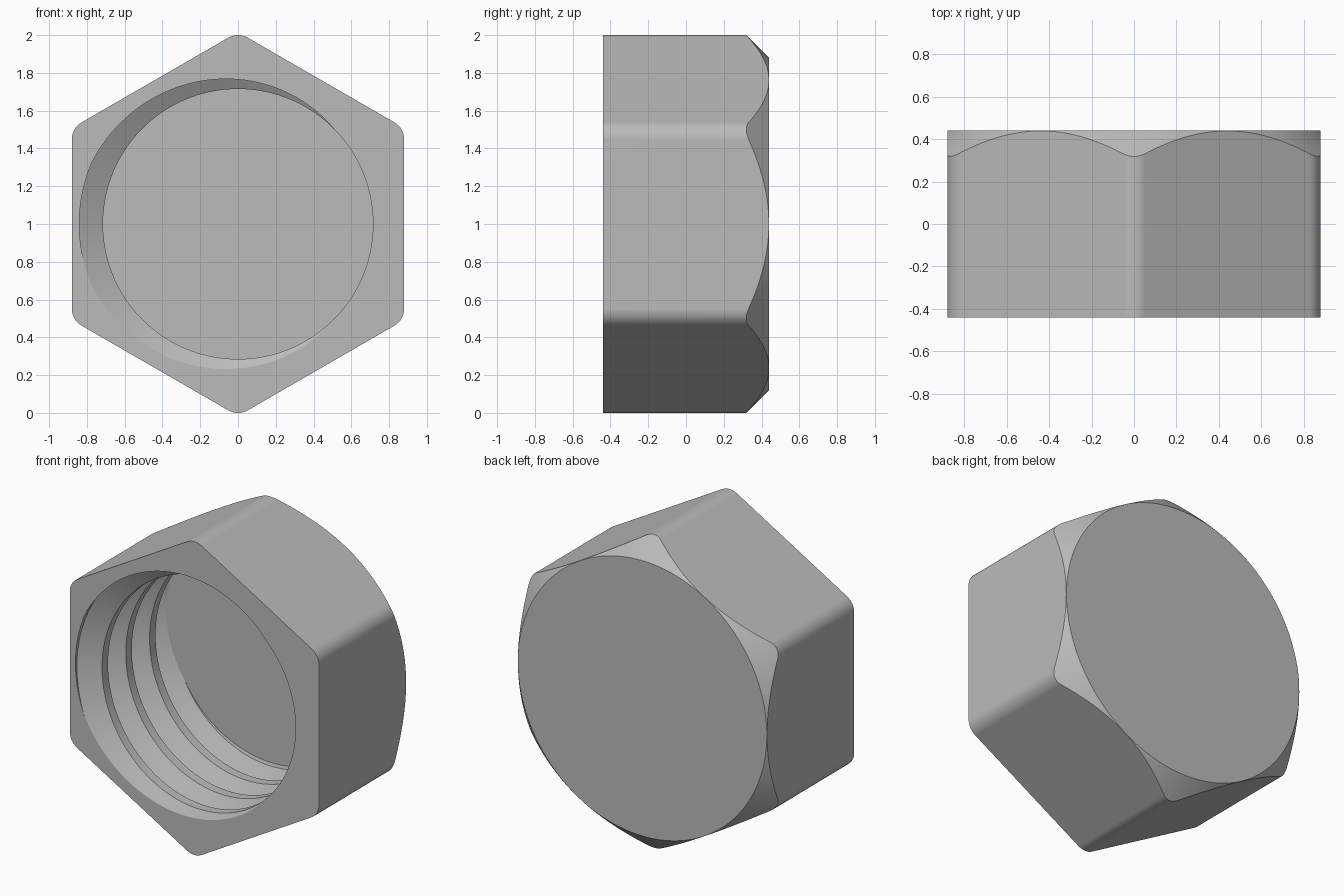
import bpy, bmesh
from math import sin, cos, pi, radians
from mathutils import Matrix, Vector

old = bpy.data.objects.get("Cube")
if old:
    bpy.data.objects.remove(old)

FRONT, BACK, FLOOR = -0.44, 0.44, 0.35
APOTHEM, FILLET = 0.88, 0.104
MINOR, MAJOR, PITCH = 0.715, 0.84, 0.24
STEPS = 144

grey = bpy.data.materials.new("steel_grey")
grey.use_nodes = True
colour = (0.5, 0.5, 0.5, 1)
grey.diffuse_color = colour
grey.node_tree.nodes["Principled BSDF"].inputs["Base Color"].default_value = colour


def make_object(name, bm):
    bmesh.ops.recalc_face_normals(bm, faces=bm.faces)
    mesh = bpy.data.meshes.new(name)
    bm.to_mesh(mesh)
    bm.free()
    mesh.materials.append(grey)
    obj = bpy.data.objects.new(name, mesh)
    bpy.context.collection.objects.link(obj)
    return obj


def hex_prism():
    """Hexagon with rounded corners, extruded along y."""
    bm = bmesh.new()
    reach = (APOTHEM - FILLET) / cos(pi / 6)
    ring = []
    for corner in range(6):
        mid = radians(90 + 60 * corner)
        for s in range(9):
            a = mid + radians(-30 + 60 * s / 8)
            ring.append(bm.verts.new((reach * cos(mid) + FILLET * cos(a), FRONT,
                                      1 + reach * sin(mid) + FILLET * sin(a))))
    face = bm.faces.new(ring)
    ext = bmesh.ops.extrude_face_region(bm, geom=[face])
    moved = [v for v in ext["geom"] if isinstance(v, bmesh.types.BMVert)]
    bmesh.ops.translate(bm, verts=moved, vec=(0, 0.6 - FRONT, 0))
    return make_object("hex_nut", bm)


def chamfer_cone():
    """45 degree cone that trims the back corners."""
    bm = bmesh.new()
    length = 1.0
    place = Matrix.Translation((0, BACK - length / 2, 1)) @ Matrix.Rotation(-pi / 2, 4, "X")
    bmesh.ops.create_cone(bm, cap_ends=True, segments=180, radius1=0.879 + length,
                          radius2=0.879, depth=length, matrix=place)
    return make_object("chamfer_cutter", bm)


def threaded_bore():
    """Right-hand helical thread, cut flat at both ends."""
    bm = bmesh.new()
    profile = [(-1 / 16, MAJOR), (1 / 16, MAJOR), (3 / 8, MINOR), (5 / 8, MINOR)]
    rows = []
    for turn in range(-2, 6):
        for offset, r in profile:
            row = []
            for i in range(STEPS):
                t = 2 * pi * i / STEPS
                y = FRONT + PITCH * (turn + offset + i / STEPS)
                row.append(bm.verts.new((-r * cos(t), y, 1 + r * sin(t))))
            rows.append(row)
    for j in range(len(rows) - 5):
        for i in range(STEPS):
            # a full turn joins the row one pitch further in
            hop, n = (4, 0) if i == STEPS - 1 else (0, i + 1)
            bm.faces.new((rows[j][i], rows[j + hop][n],
                          rows[j + 1 + hop][n], rows[j + 1][i]))
    for y, direction in ((FRONT - 0.05, -1), (FLOOR, 1)):
        cut = bmesh.ops.bisect_plane(
            bm, geom=bm.verts[:] + bm.edges[:] + bm.faces[:], dist=1e-6,
            plane_co=Vector((0, y, 1)), plane_no=Vector((0, direction, 0)), clear_outer=True)
        rim = [e for e in cut["geom_cut"] if isinstance(e, bmesh.types.BMEdge)]
        bmesh.ops.contextual_create(bm, geom=rim)
    loose = [v for v in bm.verts if not v.link_faces]
    bmesh.ops.delete(bm, geom=loose, context="VERTS")
    return make_object("thread_cutter", bm)


nut = hex_prism()
bpy.context.view_layer.objects.active = nut
nut.select_set(True)

# Trim the back corners, then cut the threaded blind hole
for cutter, operation in ((chamfer_cone(), "INTERSECT"), (threaded_bore(), "DIFFERENCE")):
    mod = nut.modifiers.new(cutter.name, "BOOLEAN")
    mod.object, mod.operation, mod.solver = cutter, operation, "EXACT"
    bpy.ops.object.modifier_apply(modifier=mod.name)
    bpy.data.objects.remove(cutter)

# Smooth rounds and threads, crisp edges
bpy.ops.object.select_all(action="DESELECT")
nut.select_set(True)
bpy.ops.object.shade_smooth_by_angle(angle=radians(25))
weighted = nut.modifiers.new("even_normals", "WEIGHTED_NORMAL")
weighted.keep_sharp = True
